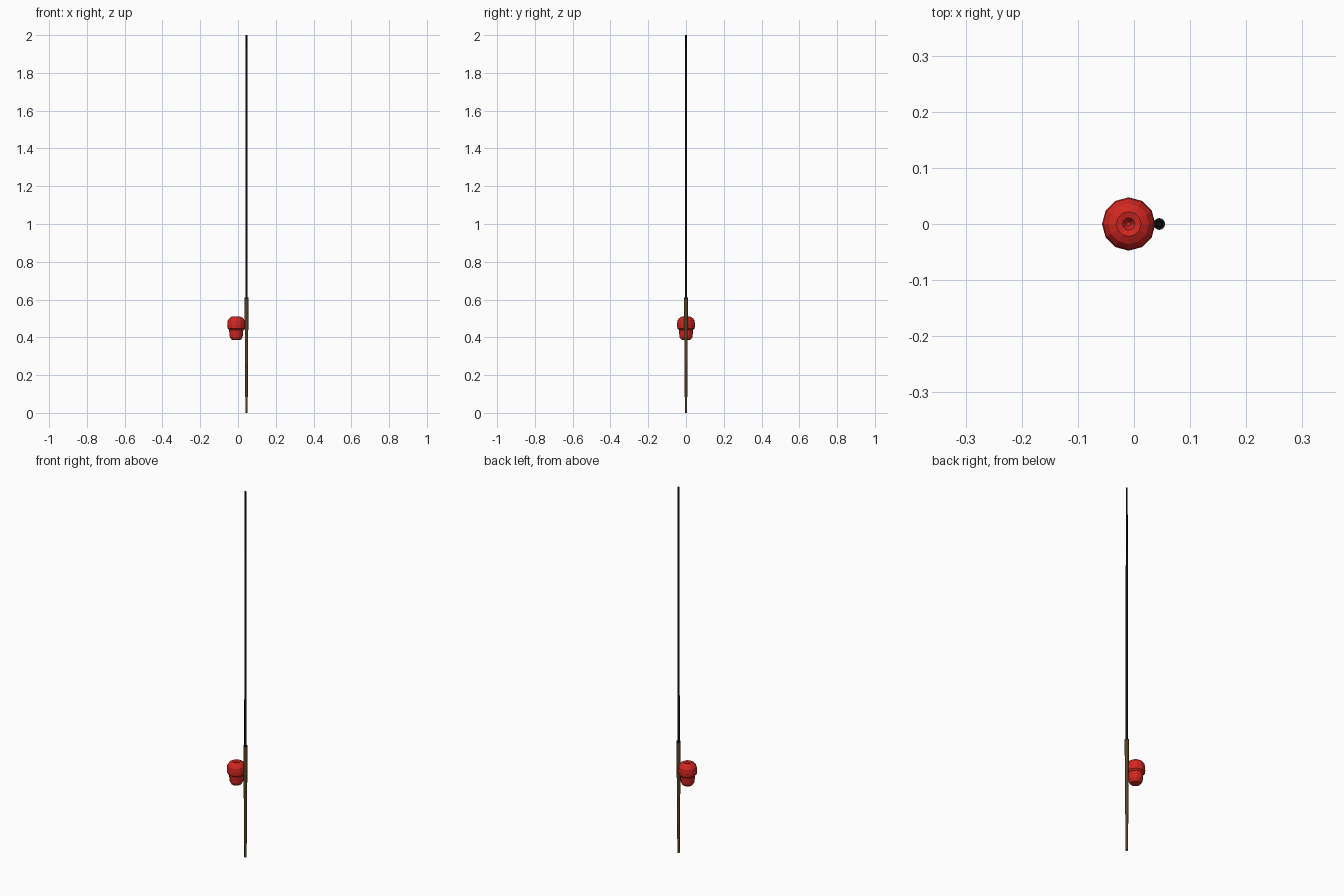
import bpy
from math import sin, cos, pi

if "Cube" in bpy.data.objects:
    bpy.data.objects.remove(bpy.data.objects["Cube"])


def material(name, color):
    m = bpy.data.materials.new(name)
    m.diffuse_color = color
    m.use_nodes = True
    m.node_tree.nodes["Principled BSDF"].inputs["Base Color"].default_value = m.diffuse_color
    return m


def lathe(name, profile, x, sides, mat):
    # spin (radius, z) profile around a vertical axis; cap both ends
    verts, faces = [], []
    for r, z in profile:
        for i in range(sides):
            a = pi / 2 + 2 * pi * i / sides
            verts.append((x + r * cos(a), r * sin(a), z))
    for k in range(len(profile) - 1):
        for i in range(sides):
            j = (i + 1) % sides
            b, t = k * sides, (k + 1) * sides
            faces.append((b + i, b + j, t + j, t + i))
    faces.append(tuple(reversed(range(sides))))
    top = (len(profile) - 1) * sides
    faces.append(tuple(range(top, top + sides)))
    mesh = bpy.data.meshes.new(name)
    mesh.from_pydata(verts, [], faces)
    mesh.materials.append(mat)
    ob = bpy.data.objects.new(name, mesh)
    bpy.context.collection.objects.link(ob)
    return ob


black = material("black", (0.005, 0.005, 0.005, 1))
brown = material("brown", (0.10, 0.055, 0.015, 1))
red = material("red", (0.65, 0.02, 0.015, 1))

POLE_X = 0.045

# wooden grip, slightly narrower at the foot
grip = lathe("grip", [(0.006, 0), (0.0105, 0.605)], POLE_X, 12, brown)

# dark collar closing the grip, and the long thin tapering rod
lathe("collar", [(0.0105, 0.605), (0.0105, 0.61)], POLE_X, 12, black)
lathe("rod", [(0.0062, 0.61), (0.0045, 2.0)], POLE_X, 12, black)

# red two-stage bulb with a dimple in its top
lathe("bulb", [(0.012, 0.385), (0.026, 0.388), (0.034, 0.402), (0.036, 0.42),
               (0.038, 0.44), (0.046, 0.447), (0.0475, 0.465), (0.0455, 0.488),
               (0.036, 0.502), (0.022, 0.51), (0.011, 0.507), (0.004, 0.495)],
      -0.0095, 12, red)
